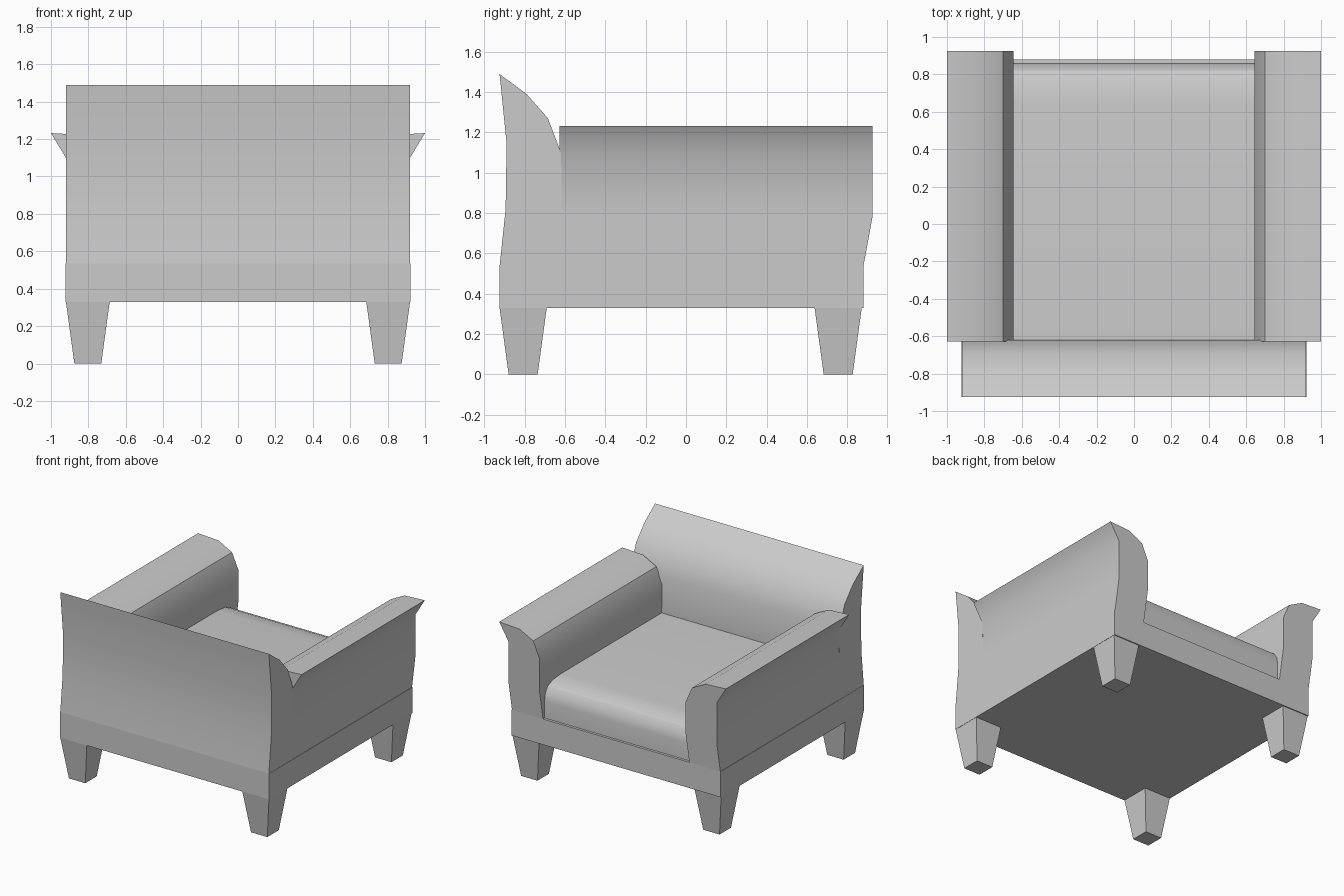
import bpy, bmesh, math

if "Cube" in bpy.data.objects:
    bpy.data.objects.remove(bpy.data.objects["Cube"])


def finish(name, bm):
    bmesh.ops.recalc_face_normals(bm, faces=bm.faces)
    mesh = bpy.data.meshes.new(name)
    bm.to_mesh(mesh)
    bm.free()
    obj = bpy.data.objects.new(name, mesh)
    bpy.context.collection.objects.link(obj)
    bpy.ops.object.select_all(action='DESELECT')
    obj.select_set(True)
    bpy.context.view_layer.objects.active = obj
    bpy.ops.object.shade_smooth_by_angle(angle=math.radians(32))
    return obj


def loft(name, loop_a, loop_b):
    """Closed solid between two matching outlines."""
    bm = bmesh.new()
    a = [bm.verts.new(p) for p in loop_a]
    b = [bm.verts.new(p) for p in loop_b]
    n = len(a)
    for i in range(n):
        j = (i + 1) % n
        bm.faces.new((a[i], a[j], b[j], b[i]))
    bm.faces.new(a)
    bm.faces.new(b)
    return finish(name, bm)


def across(name, profile, half):
    """Extrude a (y, z) side profile along x."""
    return loft(name, [(-half, y, z) for y, z in profile],
                [(half, y, z) for y, z in profile])


def rect(x0, x1, y0, y1, z):
    return [(x0, y0, z), (x1, y0, z), (x1, y1, z), (x0, y1, z)]


# Base frame
loft("base_frame", rect(-0.922, 0.922, -0.925, 0.88, 0.33),
     rect(-0.922, 0.922, -0.925, 0.88, 0.535))

# Tapered legs
for sx, side in ((-1, "left"), (1, "right")):
    for cy, end in ((-0.808, "rear"), (0.755, "forward")):
        cx = sx * 0.803
        loft(f"{end}_leg_{side}",
             rect(cx - 0.072, cx + 0.072, cy - 0.072, cy + 0.072, 0),
             rect(cx - 0.117, cx + 0.117, cy - 0.117, cy + 0.117, 0.33))

# Flared backrest
across("backrest", [(-0.925, 0.535), (-0.895, 0.82), (-0.89, 1.145),
                    (-0.925, 1.49), (-0.79, 1.39), (-0.685, 1.27),
                    (-0.62, 1.10), (-0.615, 0.82), (-0.615, 0.535)], 0.92)

# Seat cushion with rounded forward edge
across("seat_cushion", [(-0.62, 0.535), (0.86, 0.535), (0.86, 0.67),
                        (0.85, 0.73), (0.82, 0.775), (0.76, 0.8),
                        (0.65, 0.81), (-0.62, 0.81)], 0.66)

# Rolled arms: flat top, rounded inside, outward lip
arm = [(0.919, 0.535), (0.919, 0.78), (0.92, 1.10), (1.0, 1.232),
       (0.82, 1.222), (0.70, 1.16), (0.645, 1.035), (0.645, 0.78),
       (0.645, 0.535)]
for s, side in ((-1, "left"), (1, "right")):
    loft(f"arm_{side}", [(s * x, -0.627, z) for x, z in arm],
         [(s * x, 0.88 if z < 0.6 else 0.925, z) for x, z in arm])
